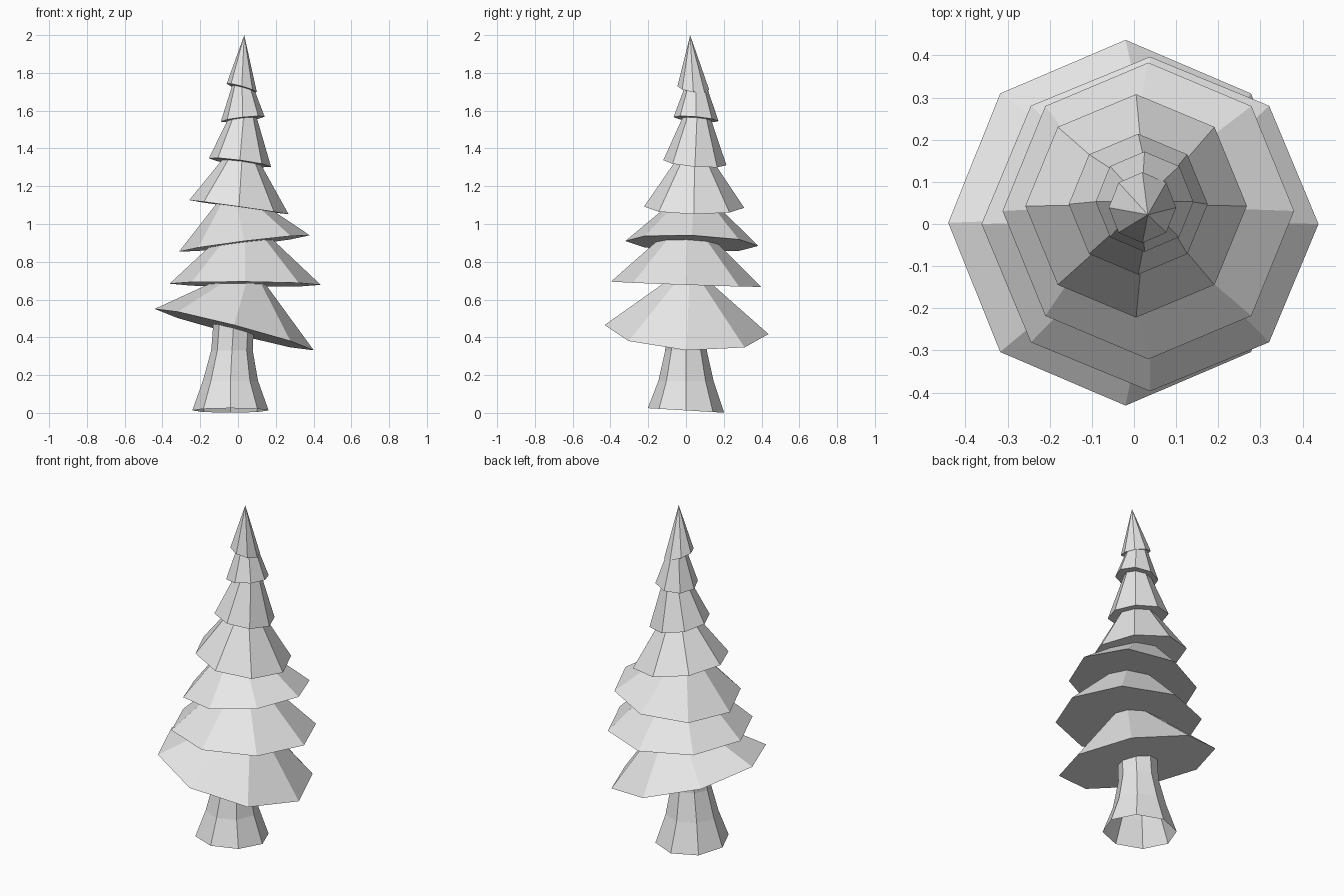
import bpy, bmesh, math

if "Cube" in bpy.data.objects:
    bpy.data.objects.remove(bpy.data.objects["Cube"])

grey = bpy.data.materials.new("light_grey")
grey.diffuse_color = (0.8, 0.8, 0.8, 1)
grey.use_nodes = True
grey.node_tree.nodes["Principled BSDF"].inputs["Base Color"].default_value = grey.diffuse_color
SIDES = 8


def ring(bm, cx, cy, cz, rx, ry, sx=0.0, sy=0.0):
    """Octagon of vertices, tilted by the slopes sx and sy."""
    out = []
    for i in range(SIDES):
        a = 2 * math.pi * i / SIDES
        dx, dy = rx * math.cos(a), ry * math.sin(a)
        out.append(bm.verts.new((cx + dx, cy + dy, cz + sx * dx + sy * dy)))
    return out


def finish(bm, name):
    mesh = bpy.data.meshes.new(name)
    bm.to_mesh(mesh)
    bm.free()
    mesh.materials.append(grey)
    obj = bpy.data.objects.new(name, mesh)
    bpy.context.collection.objects.link(obj)


# Foliage tiers: (ring centre), (radius x, y), (slope x, y), (tip)
tiers = [
    ((-0.02, 0.003, 0.441), (0.421, 0.434), (-0.26, -0.055), (0.07, 0.021, 0.785)),
    ((0.038, 0.000, 0.681), (0.400, 0.397), (-0.008, -0.035), (0.038, 0.01, 1.055)),
    ((0.034, 0.031, 0.897), (0.346, 0.352), (0.125, -0.037), (-0.03, 0.045, 1.215)),
    ((0.005, 0.043, 1.089), (0.263, 0.265), (-0.142, -0.012), (0.03, 0.045, 1.48)),
    ((0.010, 0.047, 1.325), (0.165, 0.167), (-0.135, -0.08), (0.045, 0.066, 1.75)),
    ((0.025, 0.053, 1.555), (0.116, 0.119), (0.115, -0.09), (0.018, 0.055, 1.89)),
    ((0.020, 0.039, 1.720), (0.080, 0.084), (-0.28, -0.12), (0.033, 0.022, 2.0)),
]
for n, (c, r, s, tip) in enumerate(tiers, 1):
    bm = bmesh.new()
    rim = ring(bm, *c, *r, *s)
    top = bm.verts.new(tip)
    for i in range(SIDES):
        bm.faces.new((rim[i], rim[(i + 1) % SIDES], top))
    bm.faces.new(rim[::-1])          # flat underside
    finish(bm, f"foliage_tier_{n}")

# Trunk: flared, open at the bottom; (centre x, height, radius, slope y)
bm = bmesh.new()
rings = [ring(bm, cx, 0, z, r, r, 0, sy) for cx, z, r, sy in (
    (-0.04, 0.013, 0.202, -0.06),
    (-0.04, 0.17, 0.146, 0),
    (-0.032, 0.33, 0.110, 0),
    (-0.02, 0.52, 0.107, 0))]
for lo, hi in zip(rings, rings[1:]):
    for i in range(SIDES):
        j = (i + 1) % SIDES
        bm.faces.new((lo[i], lo[j], hi[j], hi[i]))
bm.faces.new(rings[-1])
finish(bm, "trunk")
